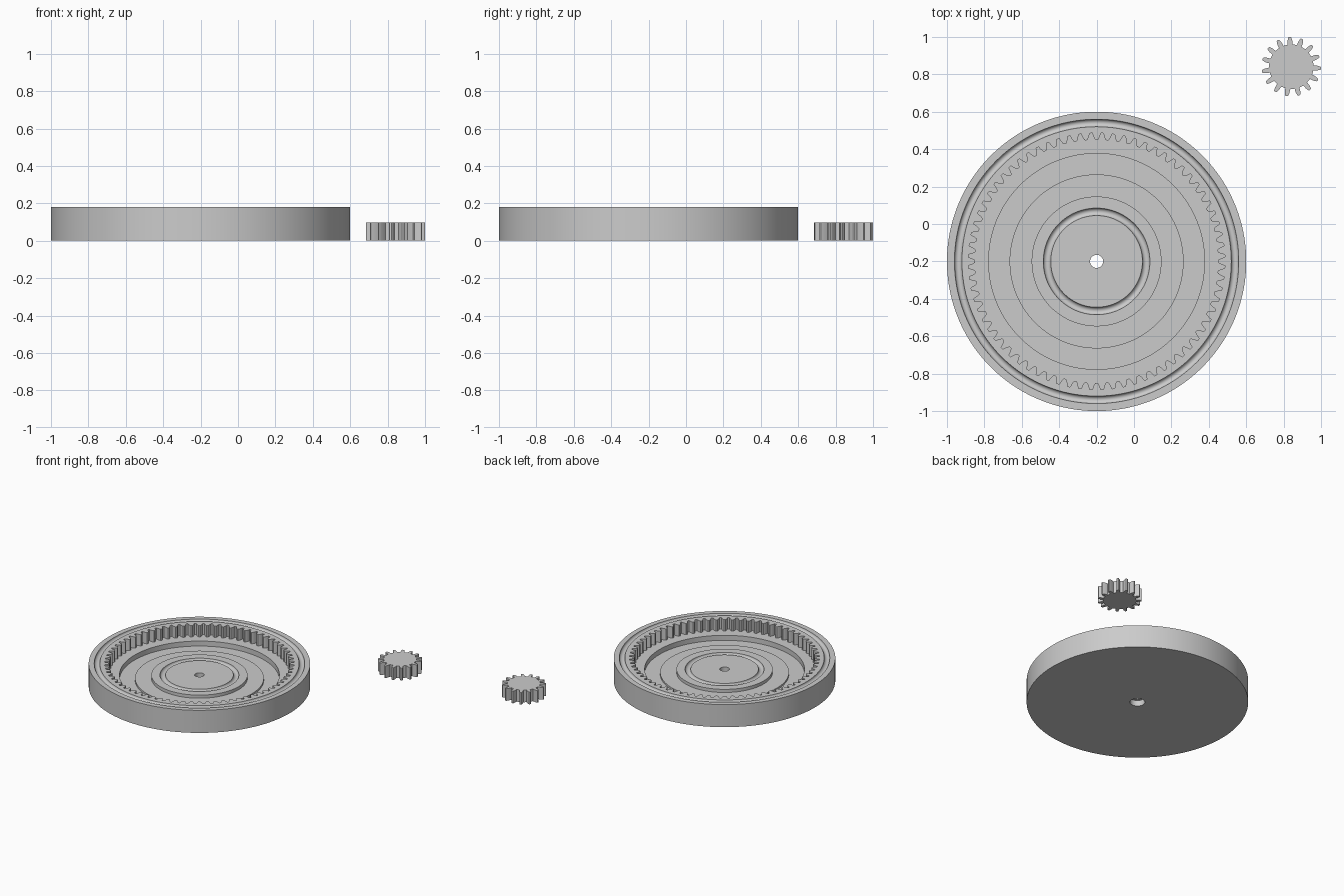
import bpy, bmesh, math
from math import pi, sin, cos

if "Cube" in bpy.data.objects:
    bpy.data.objects.remove(bpy.data.objects["Cube"])

grey = bpy.data.materials.new("plain_grey")
grey.use_nodes = True
COLOUR = (0.6, 0.6, 0.6, 1)
grey.diffuse_color = COLOUR
grey.node_tree.nodes["Principled BSDF"].inputs["Base Color"].default_value = COLOUR


def gear_outline(teeth, root, tip, phase, root_half, tip_half):
    """Angle and radius pairs; the half widths are fractions of one tooth pitch."""
    shape = [(-0.5, 0), (-root_half, 0), (-(root_half * 0.6 + tip_half * 0.4), 0.5),
             (-tip_half, 0.92), (-tip_half * 0.6, 1)]
    shape += [(-t, h) for t, h in reversed(shape[1:])]
    return [((i + t) * 2 * pi / teeth + phase, root + (tip - root) * h)
            for i in range(teeth) for t, h in shape]


def lathe(name, outline, profile, location, closed):
    """Stack rings along a profile; a radius of None follows the toothed outline."""
    bm = bmesh.new()
    rings = [[bm.verts.new(((r or rad) * cos(a), (r or rad) * sin(a), z)) for a, rad in outline]
             for r, z in profile]
    pairs = list(zip(rings, rings[1:]))
    if closed:
        pairs.append((rings[-1], rings[0]))
    for low, high in pairs:
        for i in range(len(outline)):
            bm.faces.new((low[i - 1], low[i], high[i], high[i - 1]))
    if not closed:
        bm.faces.new(rings[0])
        bm.faces.new(rings[-1])
    bmesh.ops.recalc_face_normals(bm, faces=bm.faces)
    mesh = bpy.data.meshes.new(name)
    bm.to_mesh(mesh)
    bm.free()
    mesh.materials.append(grey)
    obj = bpy.data.objects.new(name, mesh)
    bpy.context.collection.objects.link(obj)
    obj.location = location
    bpy.ops.object.select_all(action="DESELECT")
    obj.select_set(True)
    bpy.context.view_layer.objects.active = obj
    bpy.ops.object.shade_smooth_by_angle(angle=math.radians(30))
    return obj


def ball_groove(outer, inner, z, steps=10):
    """Half-round bearing track, from its outer edge to its inner edge."""
    mid, rad = (outer + inner) / 2, (outer - inner) / 2
    return [(mid + rad * cos(pi * i / steps), z - rad * sin(pi * i / steps))
            for i in range(steps + 1)]


RIM, FLOOR, TRACK, STEP = 0.18, 0.09, 0.05, 0.065

# Housing with rim track, internal teeth, stepped floor, hub track and bore
housing_profile = [(0.8, 0), (0.8, RIM)]
housing_profile += ball_groove(0.76, 0.72, RIM)
housing_profile += [(None, RIM), (None, FLOOR), (0.577, FLOOR), (0.577, TRACK),
                    (0.465, TRACK), (0.465, STEP), (0.347, STEP), (0.347, FLOOR)]
housing_profile += ball_groove(0.285, 0.245, FLOOR)
housing_profile += [(0.035, FLOOR), (0.035, 0.045), (0.054, 0.045), (0.054, 0)]
lathe("ring_gear_housing", gear_outline(72, 0.686, 0.65, pi / 2, 0.38, 0.16),
      housing_profile, (-0.2, -0.2, 0), True)

# Loose pinion with solid flat ends
lathe("pinion_gear", gear_outline(15, 0.119, 0.159, math.radians(93), 0.27, 0.13),
      [(None, 0), (None, 0.097)], (0.841, 0.841, 0), False)
